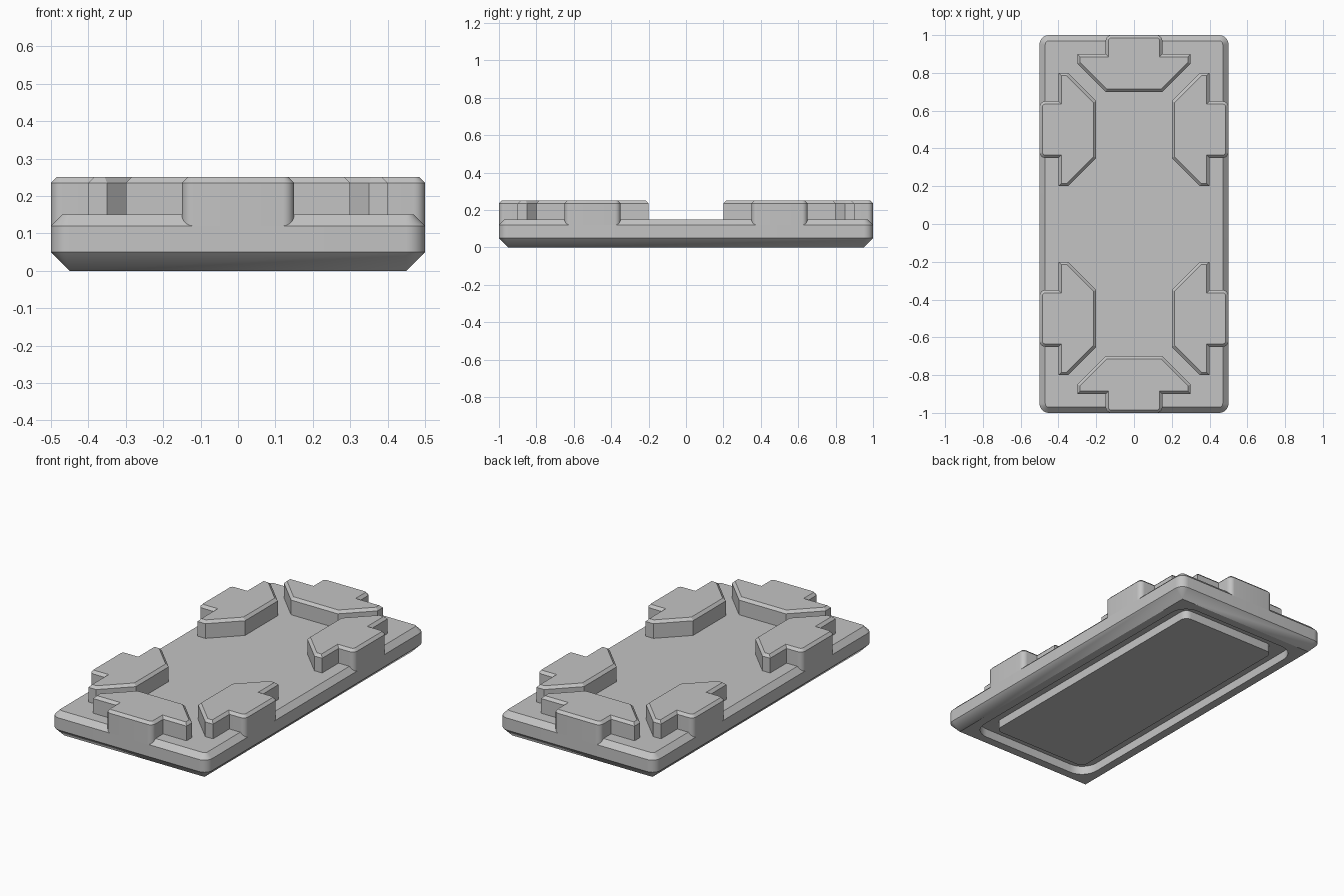
import bpy, bmesh
from math import pi, sin, cos, radians
from mathutils import Matrix, Vector

cube = bpy.data.objects.get("Cube")
if cube:
    bpy.data.objects.remove(cube, do_unlink=True)

grey = bpy.data.materials.new("plain_grey")
grey.use_nodes = True
colour = (0.55, 0.55, 0.55, 1)
grey.diffuse_color = colour
grey.node_tree.nodes["Principled BSDF"].inputs["Base Color"].default_value = colour

SEG = 8  # steps per rounded corner


def finish(name, bm):
    bmesh.ops.remove_doubles(bm, verts=bm.verts, dist=1e-5)
    bmesh.ops.recalc_face_normals(bm, faces=bm.faces)
    mesh = bpy.data.meshes.new(name)
    bm.to_mesh(mesh)
    bm.free()
    mesh.materials.append(grey)
    ob = bpy.data.objects.new(name, mesh)
    bpy.context.collection.objects.link(ob)
    bpy.ops.object.select_all(action='DESELECT')
    ob.select_set(True)
    bpy.context.view_layer.objects.active = ob
    bpy.ops.object.shade_smooth_by_angle(angle=radians(25))
    return ob


def arc(cx, cy, r, start):
    steps = [start + pi / 2 * i / SEG for i in range(SEG + 1)]
    return [(cx + r * cos(a), cy + r * sin(a)) for a in steps]


def rounded_loop(bm, hx, hy, r, z):
    pts = []
    for k, (sx, sy) in enumerate([(1, 1), (-1, 1), (-1, -1), (1, -1)]):
        pts += arc(sx * (hx - r), sy * (hy - r), r, k * pi / 2)
    return [bm.verts.new((x, y, z)) for x, y in pts]


# Base plate: rounded rectangles lofted from the underside island,
# through the groove, around the chamfered rim and up to the deck
def base_plate():
    sections = [
        (0.31, 0.81, 0.04, 0), (0.31, 0.81, 0.04, 0.05),
        (0.40, 0.90, 0.10, 0.05), (0.40, 0.90, 0.10, 0),
        (0.45, 0.95, 0, 0), (0.50, 1.0, 0.05, 0.05),
        (0.50, 1.0, 0.05, 0.12), (0.47, 0.97, 0.02, 0.15)]
    bm = bmesh.new()
    loops = [rounded_loop(bm, *s) for s in sections]
    for a, b in zip(loops, loops[1:]):
        for i in range(len(a)):
            j = (i + 1) % len(a)
            bm.faces.new((a[i], a[j], b[j], b[i]))
    bm.faces.new(loops[0])
    bm.faces.new(loops[-1])
    finish("base_plate", bm)


# Raised tab: narrow stem on the rim, wide head with cut corners inside
def rim_tab(name, x, y, turn):
    r, chamfer, top = 0.03, 0.015, 0.25
    right = arc(0.15 - r, r, r, -pi / 2)
    right += [(0.15, 0.1), (0.3, 0.1), (0.3, 0.15), (0.15, 0.3)]
    outline = right + [(-px, py) for px, py in reversed(right)]
    bm = bmesh.new()
    base = bm.faces.new([bm.verts.new((px, py, 0.12)) for px, py in outline])
    ext = bmesh.ops.extrude_face_region(bm, geom=[base], use_keep_orig=True)
    cap = next(g for g in ext["geom"] if isinstance(g, bmesh.types.BMFace))
    for v in cap.verts:
        v.co.z = top - chamfer
    bmesh.ops.recalc_face_normals(bm, faces=bm.faces)
    bmesh.ops.inset_region(bm, faces=[cap], thickness=chamfer, use_even_offset=True)
    for v in cap.verts:
        v.co.z = top
    bm.transform(Matrix.Translation(Vector((x, y, 0))) @ Matrix.Rotation(turn, 4, 'Z'))
    finish(name, bm)


base_plate()
rim_tab("front_tab", 0, -1, 0)
rim_tab("back_tab", 0, 1, pi)
for end, y in (("front", -0.5), ("back", 0.5)):
    rim_tab(end + "_left_tab", 0.5, y, pi / 2)
    rim_tab(end + "_right_tab", -0.5, y, -pi / 2)
